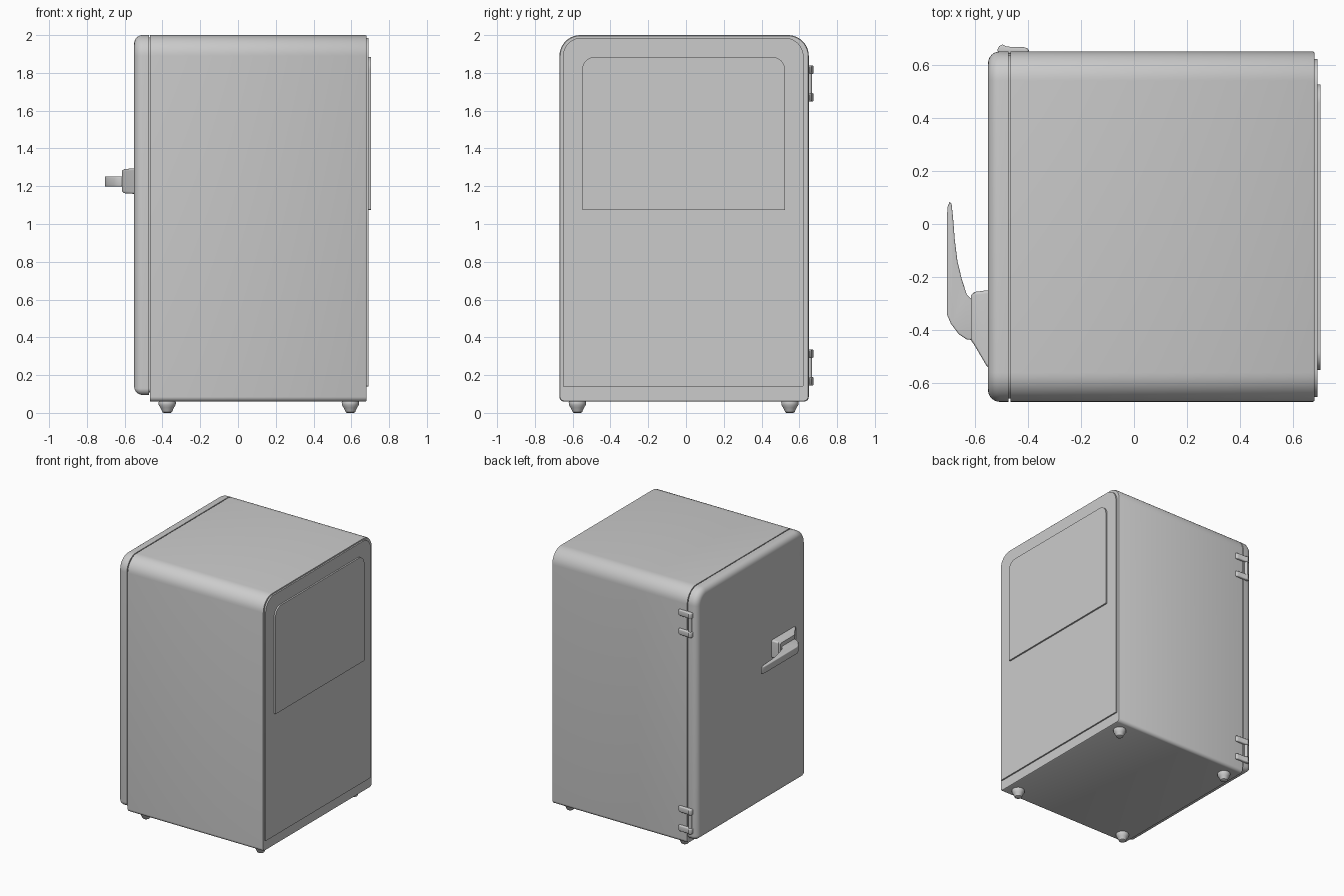
import bpy, bmesh, math

if "Cube" in bpy.data.objects:
    bpy.data.objects.remove(bpy.data.objects["Cube"])


def finish(name, bm, angle=35):
    bmesh.ops.recalc_face_normals(bm, faces=bm.faces)
    me = bpy.data.meshes.new(name)
    bm.to_mesh(me)
    bm.free()
    ob = bpy.data.objects.new(name, me)
    bpy.context.collection.objects.link(ob)
    bpy.ops.object.select_all(action='DESELECT')
    ob.select_set(True)
    bpy.context.view_layer.objects.active = ob
    bpy.ops.object.shade_smooth_by_angle(angle=math.radians(angle))
    return ob


def rounded_rect(y0, y1, z0, z1, rt, rb, n=10):
    pts = []
    corners = [(y1 - rt, z1 - rt, rt, 0), (y0 + rt, z1 - rt, rt, 90),
               (y0 + rb, z0 + rb, rb, 180), (y1 - rb, z0 + rb, rb, 270)]
    for cy, cz, r, a0 in corners:
        for i in range(n + 1):
            a = math.radians(a0 + 90 * i / n)
            pts.append((cy + r * math.cos(a), cz + r * math.sin(a)))
    return pts


def loft(name, stations):
    """Solid through rounded rectangles (x, y0, y1, z0, z1, r_top, r_bottom)."""
    bm = bmesh.new()
    rings = [[bm.verts.new((s[0], y, z)) for y, z in rounded_rect(*s[1:])]
             for s in stations]
    n = len(rings[0])
    for a, b in zip(rings, rings[1:]):
        for i in range(n):
            j = (i + 1) % n
            bm.faces.new((a[i], a[j], b[j], b[i]))
    bm.faces.new(rings[0])
    bm.faces.new(rings[-1])
    return finish(name, bm)


def inset(x, d, y0, y1, z0, z1, rt, rb):
    return (x, y0 + d, y1 - d, z0 + d, z1 - d,
            max(rt - d, 0.004), max(rb - d, 0.004))


def lathe(name, profile, loc, n=24):
    """Revolve (radius, z) profile around a vertical axis."""
    bm = bmesh.new()
    rings = [[bm.verts.new((loc[0] + r * math.cos(2 * math.pi * i / n),
                            loc[1] + r * math.sin(2 * math.pi * i / n),
                            loc[2] + z)) for i in range(n)] for r, z in profile]
    for a, b in zip(rings, rings[1:]):
        for i in range(n):
            j = (i + 1) % n
            bm.faces.new((a[i], a[j], b[j], b[i]))
    bm.faces.new(rings[0])
    bm.faces.new(rings[-1])
    return finish(name, bm)


def plate(name, outline, z0, z1, bevel):
    """Extrude an (x, y) outline vertically and soften its rims."""
    bm = bmesh.new()
    f = bm.faces.new([bm.verts.new((x, y, z0)) for x, y in outline])
    ext = bmesh.ops.extrude_face_region(bm, geom=[f])
    for v in ext['geom']:
        if isinstance(v, bmesh.types.BMVert):
            v.co.z = z1
    rims = [e for e in bm.edges if abs(e.verts[0].co.z - e.verts[1].co.z) < 1e-6]
    bmesh.ops.bevel(bm, geom=rims, offset=bevel, segments=3, profile=0.5,
                    affect='EDGES')
    return finish(name, bm, 50)


# Cabinet body
body = (-0.67, 0.65, 0.06, 2.0, 0.11, 0.025)
loft("cabinet", [inset(-0.465, 0, *body), inset(0.674, 0, *body),
                 inset(0.68, 0.004, *body)])

# Door with a rounded outer rim, and the seal behind it
door = (-0.67, 0.65, 0.095, 2.0, 0.11, 0.035)
R = 0.045
rim = [inset(-0.55 + R - R * math.sin(math.radians(a)),
             R * (1 - math.cos(math.radians(a))), *door)
       for a in range(90, -1, -15)]
loft("door", rim + [inset(-0.472, 0, *door)])
loft("door_seal", [inset(-0.475, 0.012, *door), inset(-0.46, 0.012, *door)])

# Back panels
back = (-0.652, 0.622, 0.14, 1.986, 0.10, 0.004)
loft("back_panel", [inset(0.675, 0, *back), inset(0.691, 0, *back)])
cover = (-0.55, 0.525, 1.075, 1.885, 0.07, 0.004)
loft("back_cover", [inset(0.685, 0, *cover), inset(0.703, 0, *cover)])

# Handle mount and lever
loft("handle_mount", [
    (-0.54, -0.55, -0.25, 1.16, 1.295, 0.012, 0.012),
    (-0.555, -0.535, -0.25, 1.16, 1.295, 0.012, 0.012),
    (-0.602, -0.455, -0.256, 1.163, 1.29, 0.012, 0.012),
    (-0.614, -0.438, -0.268, 1.172, 1.282, 0.012, 0.012)])
lever = [(-0.605, -0.437), (-0.63, -0.435), (-0.66, -0.415), (-0.69, -0.375),
         (-0.705, -0.34), (-0.705, 0.02), (-0.702, 0.065), (-0.695, 0.083),
         (-0.687, 0.075), (-0.682, 0.03), (-0.675, -0.06), (-0.665, -0.14),
         (-0.648, -0.21), (-0.63, -0.265), (-0.605, -0.29)]
plate("handle_lever", lever, 1.198, 1.252, 0.006)

# Hinges: two knuckle arms joined by a pin
arm = [(-0.512, 0.64), (-0.514, 0.658), (-0.508, 0.67), (-0.495, 0.676),
       (-0.48, 0.668), (-0.415, 0.666), (-0.402, 0.662), (-0.396, 0.654),
       (-0.4, 0.64)]
for label, zb in (("lower", 0.145), ("upper", 1.648)):
    for k, dz in (("bottom", 0), ("top", 0.146)):
        plate(f"{label}_hinge_{k}_arm", arm, zb + dz, zb + dz + 0.045, 0.008)
    lathe(f"{label}_hinge_pin", [(0.013, 0.02), (0.013, 0.17)],
          (-0.495, 0.655, zb), 16)

# Feet
foot = [(0.018, 0), (0.025, 0.004), (0.036, 0.028), (0.045, 0.042),
        (0.046, 0.055), (0.042, 0.066)]
for fb, y in (("front", -0.575), ("rear", 0.55)):
    for lr, x in (("left", -0.375), ("right", 0.595)):
        lathe(f"{fb}_{lr}_foot", foot, (x, y, 0))
